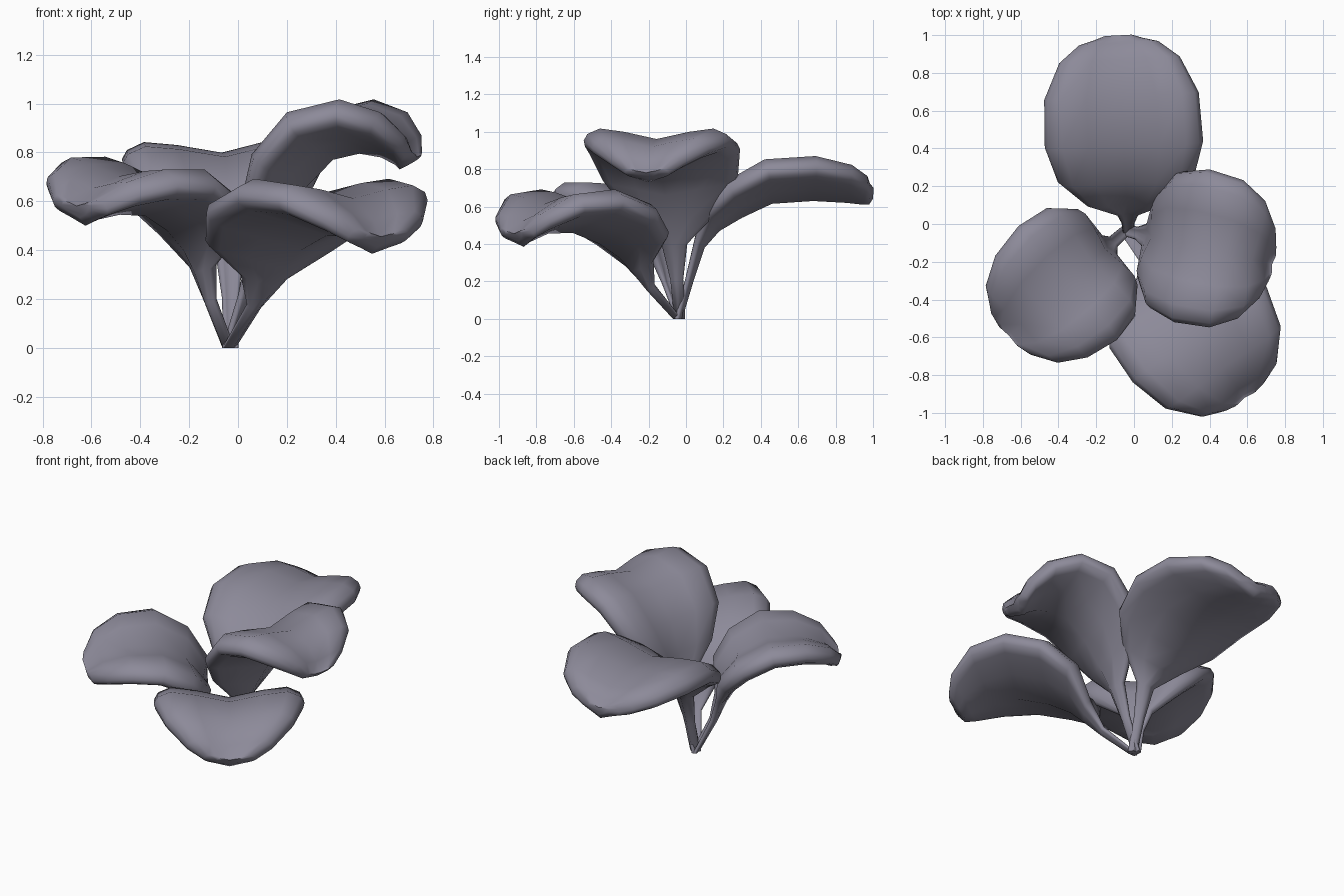
import bpy, bmesh, math
from mathutils import Vector

if "Cube" in bpy.data.objects:
    bpy.data.objects.remove(bpy.data.objects["Cube"])

# Half of the blade cross-section: (fraction of half width, height), V-shaped underside, rounded rim
HALF = [(0, 0), (.45, .055), (.85, .1), (.98, .13), (1, .163), (.95, .2), (.78, .23), (.45, .212), (0, .172)]
RING = HALF + [(-u, h) for u, h in HALF[-2:0:-1]]

mat = bpy.data.materials.new("leaf_grey")
mat.diffuse_color = (.265, .255, .32, 1)
mat.use_nodes = True
mat.node_tree.nodes["Principled BSDF"].inputs["Base Color"].default_value = mat.diffuse_color


def make_leaf(name, base, angle, roll, path):
    """Loft stem and blade along a midrib; path holds (reach, height, half width)."""
    a, r = math.radians(angle), math.radians(roll)
    out, side, up = Vector((math.cos(a), math.sin(a), 0)), Vector((-math.sin(a), math.cos(a), 0)), Vector((0, 0, 1))
    bm = bmesh.new()
    rings = []
    for i, (s, z, w) in enumerate(path):
        p, q = path[max(i - 1, 0)], path[min(i + 1, len(path) - 1)]
        t = Vector((q[0] - p[0], q[1] - p[1])).normalized()
        normal = up * t.x - out * t.y
        if i == 0:
            normal = -out          # flat foot on the ground
        across = side if i == 0 else side * math.cos(r) + normal * math.sin(r)
        k = (w / .42) ** .65
        c = Vector((base[0], base[1], 0)) + out * s + up * z
        rings.append([bm.verts.new(c + across * (u * w) + normal * (h * k)) for u, h in RING])
    # rounded tip: a smaller copy of the last ring pushed outwards
    mid = sum((v.co for v in rings[-1]), Vector()) / len(RING)
    rings.append([bm.verts.new(mid + (v.co - mid) * .55 + out * .02) for v in rings[-1]])
    n = len(RING)
    for r0, r1 in zip(rings, rings[1:]):
        for j in range(n):
            bm.faces.new((r0[j], r0[(j + 1) % n], r1[(j + 1) % n], r1[j]))
    bm.faces.new(rings[0])
    bm.faces.new(rings[-1])
    bmesh.ops.recalc_face_normals(bm, faces=bm.faces)
    me = bpy.data.meshes.new(name)
    bm.to_mesh(me)
    bm.free()
    me.materials.append(mat)
    ob = bpy.data.objects.new(name, me)
    bpy.context.collection.objects.link(ob)
    bpy.context.view_layer.objects.active = ob
    ob.select_set(True)
    bpy.ops.object.shade_smooth_by_angle(angle=math.radians(75))
    ob.select_set(False)


# Four leaves springing from one point
make_leaf("back_leaf", (-.03, -.02), 93, -2.5,
          [(0, 0, .03), (.06, .2, .035), (.12, .38, .06), (.2, .47, .22), (.32, .54, .36),
           (.48, .615, .42), (.7, .63, .41), (.88, .62, .32), (.97, .61, .21), (1.0, .61, .13)])
make_leaf("right_leaf", (-.02, -.04), -13, 0,
          [(0, 0, .03), (.07, .2, .035), (.14, .38, .07), (.22, .52, .25), (.31, .66, .37),
           (.42, .77, .415), (.53, .795, .4), (.62, .78, .32), (.68, .75, .2), (.7, .73, .12)])
make_leaf("front_leaf", (-.02, -.07), -54.5, 0,
          [(0, 0, .03), (.17, .15, .035), (.27, .25, .12), (.35, .325, .33), (.48, .4, .43),
           (.66, .46, .435), (.82, .455, .375), (.94, .41, .25), (.98, .385, .15)])
make_leaf("left_leaf", (-.06, -.05), 222, -5,
          [(0, 0, .03), (.1, .18, .035), (.16, .31, .08), (.22, .4, .27), (.31, .48, .37),
           (.43, .54, .4), (.57, .545, .365), (.69, .525, .28), (.76, .5, .16)])
